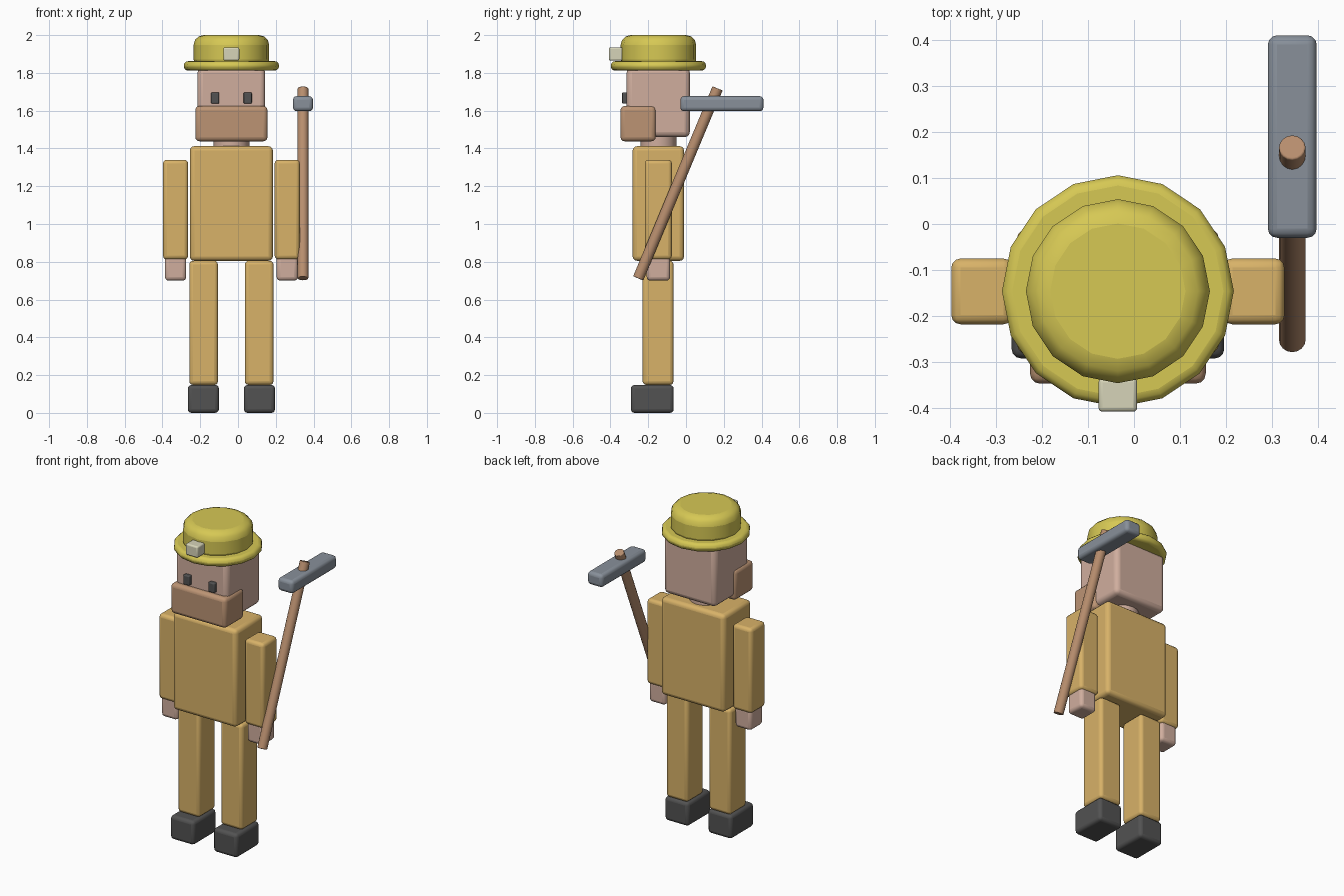
import bpy, bmesh, math
from mathutils import Vector

if "Cube" in bpy.data.objects:
    bpy.data.objects.remove(bpy.data.objects["Cube"])


def material(name, r, g, b):
    """Flat colour given as sRGB 0-255, stored linear."""
    lin = [((c / 255 + 0.055) / 1.055) ** 2.4 for c in (r, g, b)]
    m = bpy.data.materials.new(name)
    m.diffuse_color = (*lin, 1)
    m.use_nodes = True
    m.node_tree.nodes["Principled BSDF"].inputs["Base Color"].default_value = m.diffuse_color
    return m


SUIT = material("tan cloth", 216, 178, 104)
SKIN = material("skin", 208, 174, 158)
BEARD = material("brown beard", 188, 148, 116)
HAT = material("yellow hat", 214, 200, 84)
BOOT = material("dark grey", 82, 82, 82)
WOOD = material("wood", 184, 142, 110)
STEEL = material("steel grey", 136, 144, 154)
LAMP = material("pale lamp", 214, 212, 184)

CX, CY = -0.035, -0.146   # body axis


def finish(name, bm, mat, bevel, segments=3):
    me = bpy.data.meshes.new(name)
    bm.to_mesh(me)
    bm.free()
    ob = bpy.data.objects.new(name, me)
    bpy.context.collection.objects.link(ob)
    me.materials.append(mat)
    if bevel:
        mod = ob.modifiers.new("Bevel", "BEVEL")
        mod.width, mod.segments = bevel, segments
        mod.limit_method = "ANGLE"
        mod.angle_limit = math.radians(40)
    bpy.ops.object.select_all(action="DESELECT")
    bpy.context.view_layer.objects.active = ob
    ob.select_set(True)
    bpy.ops.object.shade_smooth_by_angle(angle=math.radians(35))
    return ob


def box(name, x, y, z, mat, bevel=0.02):
    """Rounded box from (min, max) ranges."""
    bm = bmesh.new()
    bmesh.ops.create_cube(bm, size=1)
    for v in bm.verts:
        v.co = [(a + b) / 2 + c * (b - a) for c, (a, b) in zip(v.co, (x, y, z))]
    return finish(name, bm, mat, bevel)


def rod(name, start, end, r, mat, bevel=0.0, sides=16):
    """Cylinder between two points."""
    start, end = Vector(start), Vector(end)
    axis = end - start
    bm = bmesh.new()
    bmesh.ops.create_cone(bm, cap_ends=True, segments=sides, radius1=r,
                          radius2=r, depth=axis.length)
    ob = finish(name, bm, mat, bevel)
    ob.location = (start + end) / 2
    ob.rotation_euler = Vector((0, 0, 1)).rotation_difference(axis).to_euler()
    return ob


def pair(name, inner, outer, y, z, mat, bevel=0.02):
    """Two boxes mirrored about the body axis."""
    for side, s in (("left", 1), ("right", -1)):
        x = sorted((CX + s * inner, CX + s * outer))
        box(f"{side}_{name}", x, y, z, mat, bevel)


# legs and boots
pair("boot", 0.066, 0.231, (-0.292, -0.065), (0, 0.148), BOOT)
pair("leg", 0.071, 0.223, (-0.23, -0.066), (0.148, 0.805), SUIT)

# torso, arms, hands
box("torso", (-0.255, 0.185), (-0.283, -0.01), (0.805, 1.412), SUIT, 0.024)
pair("arm", 0.229, 0.362, (-0.218, -0.075), (0.812, 1.34), SUIT)
pair("hand", 0.239, 0.352, (-0.208, -0.084), (0.70, 0.83), SKIN)

# neck, head, face
rod("neck", (CX, CY, 1.38), (CX, CY, 1.50), 0.095, SKIN)
box("head", (-0.214, 0.144), (-0.314, 0.02), (1.46, 1.83), SKIN, 0.028)
box("beard", (-0.226, 0.156), (-0.347, -0.16), (1.438, 1.625), BEARD, 0.022)
pair("eye", 0.065, 0.108, (-0.338, -0.30), (1.637, 1.697), BOOT, 0.006)

# hard hat with front lamp
rod("hat_brim", (CX, CY, 1.812), (CX, CY, 1.862), 0.252, HAT, 0.022)
rod("hat_crown", (CX, CY, 1.82), (CX, CY, 2.0), 0.20, HAT, 0.052)
box("hat_lamp", (-0.077, 0.007), (-0.408, -0.335), (1.865, 1.935), LAMP, 0.009)

# long hammer at the side
rod("hammer_handle", (0.344, -0.253, 0.712), (0.344, 0.167, 1.718), 0.029, WOOD, 0.004)
box("hammer_head", (0.291, 0.397), (-0.03, 0.41), (1.597, 1.677), STEEL, 0.02)
